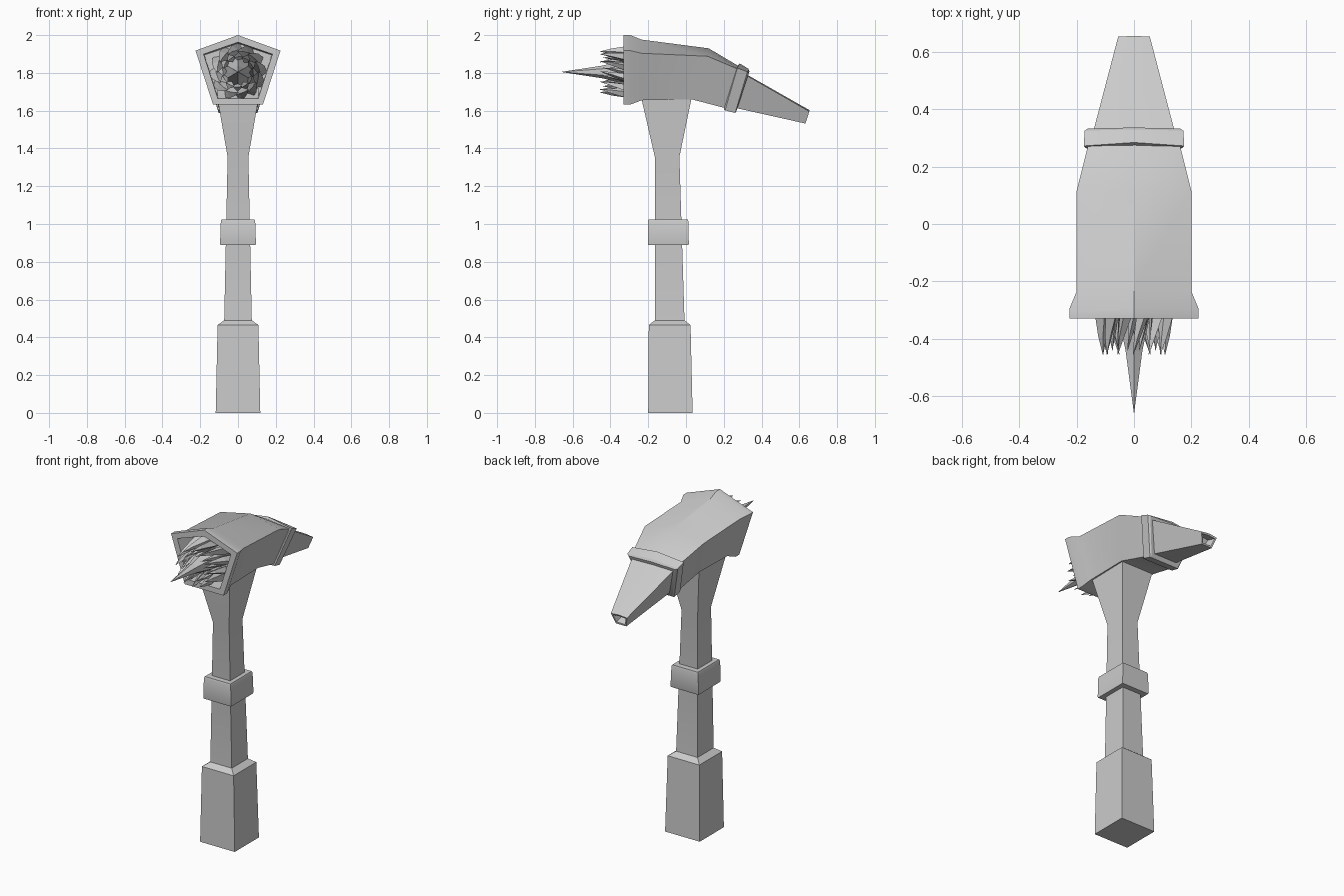
import bpy, bmesh, math
from mathutils import Vector

if "Cube" in bpy.data.objects:
    bpy.data.objects.remove(bpy.data.objects["Cube"])


def loft(name, rings, smooth=True):
    """Skin a list of equal-length point rings and cap both ends."""
    bm = bmesh.new()
    loops = [[bm.verts.new(p) for p in r] for r in rings]
    n = len(loops[0])
    for a, b in zip(loops, loops[1:]):
        for i in range(n):
            j = (i + 1) % n
            bm.faces.new((a[i], a[j], b[j], b[i]))
    bm.faces.new(loops[0])
    bm.faces.new(loops[-1])
    bmesh.ops.recalc_face_normals(bm, faces=bm.faces)
    me = bpy.data.meshes.new(name)
    bm.to_mesh(me)
    bm.free()
    ob = bpy.data.objects.new(name, me)
    bpy.context.collection.objects.link(ob)
    if smooth:
        bpy.context.view_layer.objects.active = ob
        ob.select_set(True)
        bpy.ops.object.shade_smooth_by_angle(angle=math.radians(30))
        ob.select_set(False)
    return ob


def rect(z, hx, y0, y1):
    return [(-hx, y0, z), (hx, y0, z), (hx, y1, z), (-hx, y1, z)]


def penta(top, shoulder, bottom):
    """House-shaped section: ridge (y, z), shoulder and bottom (y, z, half width)."""
    (ty, tz), (sy, sz, sx), (by, bz, bx) = top, shoulder, bottom
    return [(0, ty, tz), (sx, sy, sz), (bx, by, bz), (-bx, by, bz), (-sx, sy, sz)]


# Handle: grip, shaft and flared neck
loft("handle", [
    rect(0.0, 0.118, -0.2, 0.035), rect(0.465, 0.108, -0.197, 0.024),
    rect(0.49, 0.073, -0.165, -0.008), rect(1.355, 0.055, -0.165, -0.035),
    rect(1.66, 0.108, -0.235, 0.028), rect(1.72, 0.108, -0.235, 0.028)])

# Collar around the shaft
loft("handle_collar", [
    rect(0.888, 0.093, -0.2, 0.012), rect(0.895, 0.095, -0.202, 0.015),
    rect(1.015, 0.091, -0.202, 0.012), rect(1.025, 0.087, -0.198, 0.009)])

# Hammer head: recessed face, rim, body, bend
loft("hammer_head", [
    penta((-0.2, 1.955), (-0.2, 1.895, 0.178), (-0.2, 1.668, 0.105)),
    penta((-0.33, 1.962), (-0.33, 1.899, 0.182), (-0.33, 1.665, 0.107)),
    penta((-0.33, 2.0), (-0.33, 1.918, 0.225), (-0.33, 1.632, 0.132)),
    penta((-0.295, 2.0), (-0.295, 1.918, 0.225), (-0.295, 1.632, 0.132)),
    penta((-0.235, 1.976), (-0.235, 1.904, 0.2), (-0.235, 1.655, 0.117)),
    penta((0.12, 1.93), (0.115, 1.888, 0.2), (0.03, 1.66, 0.115)),
    penta((0.28, 1.835), (0.275, 1.82, 0.16), (0.21, 1.613, 0.1))])

# Band where the spike meets the head
loft("spike_band", [
    penta((0.272, 1.835), (0.264, 1.808, 0.162), (0.2, 1.605, 0.098)),
    penta((0.284, 1.85), (0.272, 1.826, 0.175), (0.207, 1.602, 0.105)),
    penta((0.33, 1.822), (0.325, 1.806, 0.172), (0.26, 1.588, 0.102)),
    penta((0.336, 1.806), (0.333, 1.8, 0.16), (0.266, 1.595, 0.095))])

# Rear spike with hollow tip
loft("rear_spike", [
    penta((0.28, 1.815), (0.28, 1.81, 0.153), (0.215, 1.625, 0.085)),
    penta((0.655, 1.602), (0.653, 1.596, 0.055), (0.632, 1.532, 0.036)),
    penta((0.65, 1.592), (0.649, 1.588, 0.044), (0.633, 1.542, 0.029)),
    penta((0.595, 1.605), (0.595, 1.601, 0.038), (0.58, 1.565, 0.025))])

CENTER_Z = 1.805


def polar(r, a, y):
    return Vector((r * math.cos(a), y, CENTER_Z + r * math.sin(a)))


# Central spike
loft("centre_spike", [
    [polar(r, math.tau * i / 6 + math.pi / 2, y) for i in range(6)]
    for r, y in ((0.085, -0.22), (0.062, -0.33), (0.034, -0.44), (0.001, -0.656))], False)


def swirl_teeth(name, count, r_base, r_tip, y_tip, width, twist, phase):
    """Ring of four-sided curved teeth twisting around the head axis."""
    for k in range(count):
        a0 = math.tau * k / count + phase
        rings = []
        for t, w in ((0, 1), (0.4, 0.85), (0.75, 0.42), (1, 0.02)):
            a = a0 + twist * t
            c = polar(r_base + (r_tip - r_base) * t, a, -0.2 + (y_tip + 0.2) * t)
            out = Vector((math.cos(a), 0, math.sin(a)))
            side = Vector((-math.sin(a), 0, math.cos(a)))
            rings.append([c + out * width * w, c + side * width * 0.8 * w,
                          c - out * width * w, c - side * width * 0.8 * w])
        loft(f"{name}_{k + 1}", rings, False)


swirl_teeth("outer_tooth", 12, 0.118, 0.108, -0.455, 0.036, 0.55, 0.0)
swirl_teeth("inner_tooth", 12, 0.085, 0.078, -0.44, 0.027, 0.55, 0.26)
